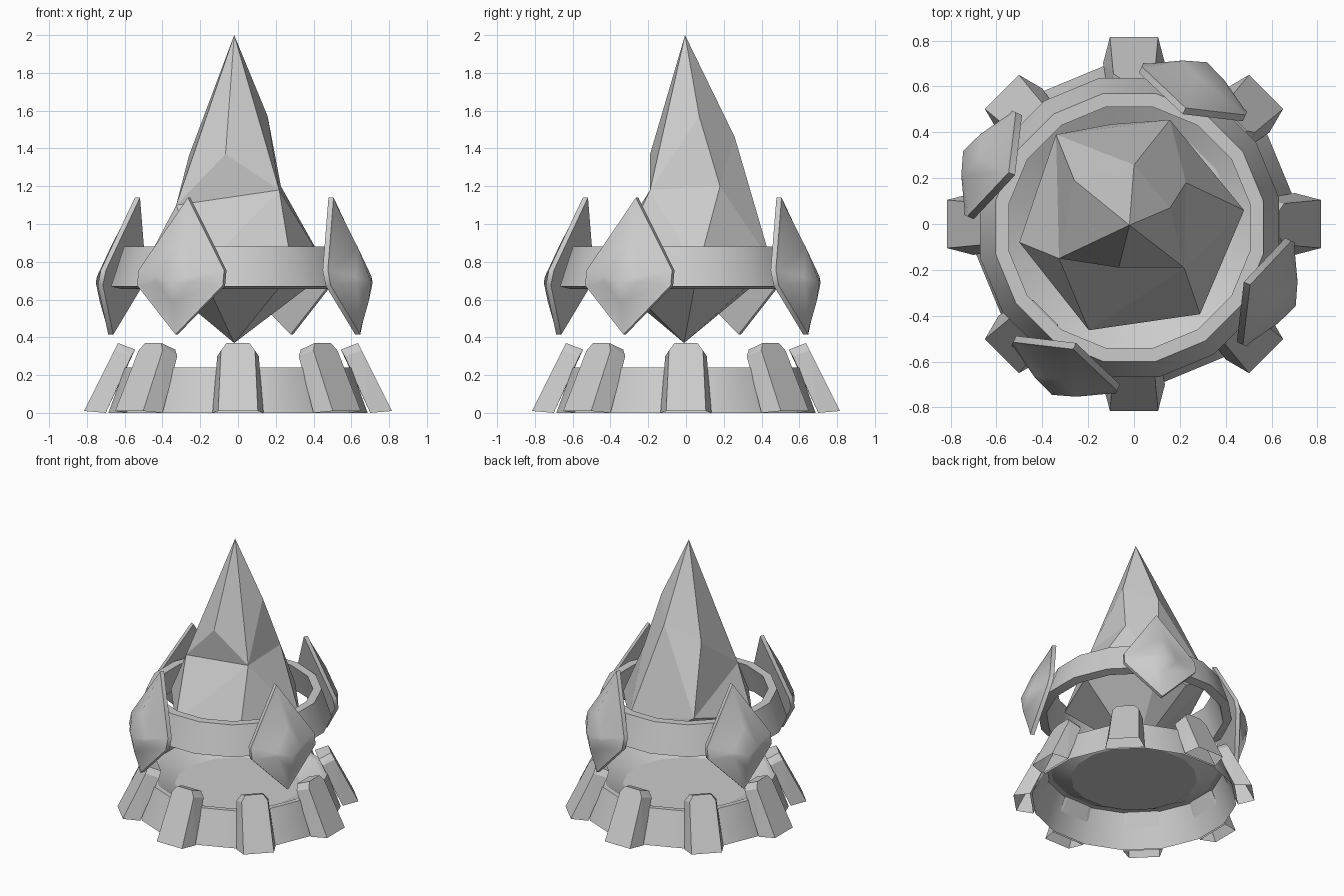
import bpy, bmesh, math
from mathutils import Vector

if "Cube" in bpy.data.objects:
    bpy.data.objects.remove(bpy.data.objects["Cube"])

stone = bpy.data.materials.new("grey_stone")
stone.diffuse_color = (0.6, 0.6, 0.6, 1)
stone.use_nodes = True
stone.node_tree.nodes["Principled BSDF"].inputs["Base Color"].default_value = stone.diffuse_color


def finish(name, bm, smooth_angle=None):
    bmesh.ops.recalc_face_normals(bm, faces=bm.faces)
    me = bpy.data.meshes.new(name)
    bm.to_mesh(me)
    bm.free()
    me.materials.append(stone)
    ob = bpy.data.objects.new(name, me)
    bpy.context.collection.objects.link(ob)
    if smooth_angle:
        bpy.ops.object.select_all(action='DESELECT')
        ob.select_set(True)
        bpy.context.view_layer.objects.active = ob
        bpy.ops.object.shade_smooth_by_angle(angle=math.radians(smooth_angle))
    return ob


def lathe(name, profile, closed, cx=0, cy=0, sides=16):
    """Turn a (radius, z) profile around a vertical axis."""
    bm = bmesh.new()
    rings = []
    for r, z in profile:
        angles = [2 * math.pi * (i + 0.5) / sides for i in range(sides)]
        rings.append([bm.verts.new((cx + r * math.cos(a), cy + r * math.sin(a), z)) for a in angles])
    pairs = list(zip(rings, rings[1:]))
    if closed:
        pairs.append((rings[-1], rings[0]))
    for a, b in pairs:
        for i in range(sides):
            j = (i + 1) % sides
            bm.faces.new((a[i], a[j], b[j], b[i]))
    if not closed:
        bm.faces.new(rings[-1])
    return finish(name, bm, 24)


def polar(az, r, t, z, cx=0, cy=0):
    """Point at radius r along azimuth az, shifted sideways by t."""
    c, s = math.cos(az), math.sin(az)
    return Vector((cx + r * c - t * s, cy + r * s + t * c, z))


# Hollow base: sloped wall, narrow rim and a sunken floor
lathe("base", [(0.70, 0), (0.61, 0.24), (0.575, 0.24), (0.43, 0.16)], False)

# Floating band around the crystal
lathe("floating_band", [(0.665, 0.67), (0.595, 0.88), (0.535, 0.88), (0.605, 0.655)], True, -0.02, -0.015)

# Leaning buttresses around the base, open underneath: (radius, half width, z)
for k in range(8):
    bm = bmesh.new()
    outer = [(0.815, 0.105, 0.01), (0.655, 0.09, 0.33), (0.635, 0.06, 0.37)]
    inner = [(0.70, 0.135, 0.0), (0.565, 0.11, 0.30), (0.545, 0.075, 0.335)]
    for r, w, z in outer + inner:
        for side in (-1, 1):
            bm.verts.new(polar(k * math.pi / 4, r, side * w, z))
    bmesh.ops.convex_hull(bm, input=bm.verts)
    bmesh.ops.dissolve_limit(bm, angle_limit=math.radians(3), verts=bm.verts, edges=bm.edges)
    bm.normal_update()
    under = [f for f in bm.faces if f.calc_center_median().z < 0.02]
    bmesh.ops.delete(bm, geom=under, context='FACES')
    finish(f"buttress_{k + 1}", bm)

# Four kite-shaped shields with a domed outer face
kite = [(0, 1.14), (0.25, 0.755), (0.25, 0.675), (0, 0.415), (-0.25, 0.675), (-0.25, 0.755)]
for k in range(4):
    az = math.radians(65 + 90 * k)
    bm = bmesh.new()

    def layer(scale, lift):
        pts = []
        for t, z in kite:
            t, z = t * scale, 0.70 + (z - 0.70) * scale
            r = 0.645 - 0.215 * (z - 0.70) + lift
            pts.append(bm.verts.new(polar(az, r, t, z, -0.02, -0.02)))
        return pts

    layers = [layer(1, 0), layer(1, 0.03), layer(0.93, 0.035), layer(0.4, 0.115)]
    for a, b in zip(layers, layers[1:]):
        for i in range(6):
            j = (i + 1) % 6
            bm.faces.new((a[i], a[j], b[j], b[i]))
    bm.faces.new(layers[0])
    peak = bm.verts.new(polar(az, 0.80, 0, 0.69, -0.02, -0.02))
    for i in range(6):
        bm.faces.new((layers[3][i], layers[3][(i + 1) % 6], peak))
    finish(f"shield_{k + 1}", bm, 65)

# Faceted crystal: tip, uneven shoulder, wide girdle and lower point
bm = bmesh.new()
tip = bm.verts.new((-0.02, -0.005, 2.0))
low = bm.verts.new((-0.02, -0.01, 0.37))
m = [bm.verts.new(p) for p in (
    (0.157, 0.07, 1.57), (0.227, 0.18, 1.2), (0, 0.258, 1.46), (-0.26, 0.19, 1.36),
    (-0.327, -0.15, 1.1), (-0.066, -0.19, 1.37), (0.218, -0.19, 1.18))]
w = [bm.verts.new(p) for p in (
    (0.48, 0.06, 0.75), (0.157, 0.454, 0.79), (-0.34, 0.39, 0.89),
    (-0.50, -0.08, 0.77), (-0.197, -0.463, 0.75), (0.288, -0.393, 0.75))]
lip = bm.verts.new((-0.10, 0.435, 0.74))
for a, b in ((0, 2), (2, 3), (3, 4), (4, 5), (5, 6), (6, 0)):
    bm.faces.new((m[a], m[b], tip))
for a, b, c in ((0, 1, 2), (6, 1, 0), (4, 6, 5)):
    bm.faces.new((m[a], m[b], m[c]))
for i, j in enumerate((1, 2, 4, 4, 6, 6)):
    bm.faces.new((w[i], w[(i + 1) % 6], m[j]))
for i, a, b in ((0, 1, 6), (1, 2, 1), (2, 3, 2), (2, 4, 3), (4, 6, 4)):
    bm.faces.new((w[i], m[a], m[b]))
girdle = w[:2] + [lip] + w[2:]
for i in range(7):
    bm.faces.new((girdle[(i + 1) % 7], girdle[i], low))
bm.faces.new((w[2], w[1], lip))
finish("crystal", bm)
